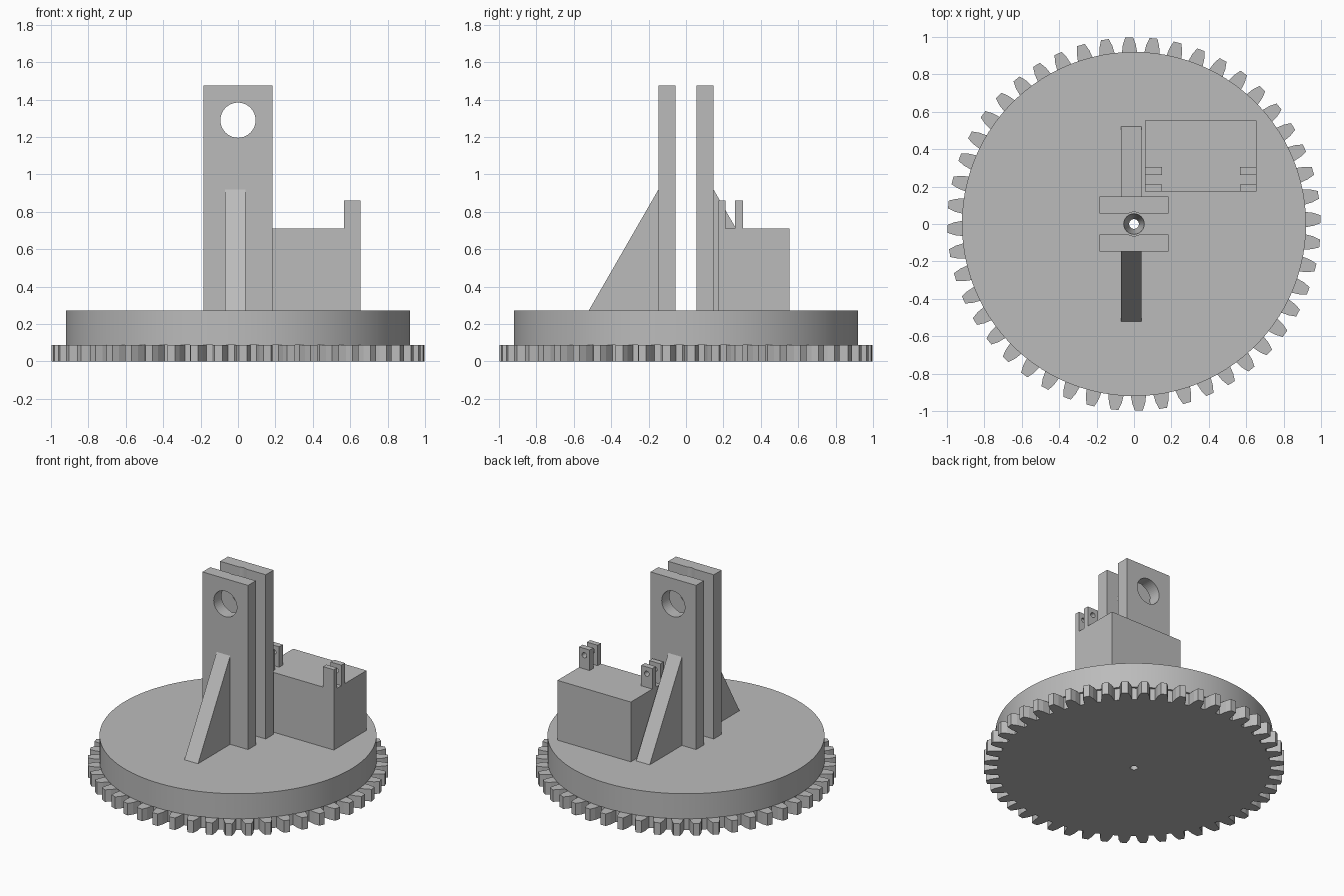
import bpy, bmesh, math

if "Cube" in bpy.data.objects:
    bpy.data.objects.remove(bpy.data.objects["Cube"])

GREY = bpy.data.materials.new("plain grey")
GREY.diffuse_color = (0.5, 0.5, 0.5, 1)
GREY.use_nodes = True
GREY.node_tree.nodes["Principled BSDF"].inputs["Base Color"].default_value = GREY.diffuse_color


def finish(name, bm):
    bmesh.ops.recalc_face_normals(bm, faces=bm.faces)
    mesh = bpy.data.meshes.new(name)
    bm.to_mesh(mesh)
    bm.free()
    mesh.materials.append(GREY)
    ob = bpy.data.objects.new(name, mesh)
    bpy.context.collection.objects.link(ob)
    return ob


def prism(name, points, offset):
    """Extrude a closed outline of 3D points along an offset."""
    bm = bmesh.new()
    face = bm.faces.new([bm.verts.new(p) for p in points])
    ext = bmesh.ops.extrude_face_region(bm, geom=[face])["geom"]
    verts = [v for v in ext if isinstance(v, bmesh.types.BMVert)]
    bmesh.ops.translate(bm, vec=offset, verts=verts)
    return finish(name, bm)


def box(name, x0, x1, y0, y1, z0, z1):
    return prism(name, [(x0, y0, z0), (x1, y0, z0), (x1, y1, z0), (x0, y1, z0)], (0, 0, z1 - z0))


def round_z(name, x, y, profile, sides):
    """Stack of rings around z; the profile lists (radius, height)."""
    bm = bmesh.new()
    rings = [[bm.verts.new((x + r * math.cos(2 * math.pi * i / sides),
                            y + r * math.sin(2 * math.pi * i / sides), z))
              for i in range(sides)] for r, z in profile]
    for a, b in zip(rings, rings[1:]):
        for i in range(sides):
            j = (i + 1) % sides
            bm.faces.new((a[i], a[j], b[j], b[i]))
    bm.faces.new(rings[0])
    bm.faces.new(rings[-1])
    return finish(name, bm)


def round_y(name, x, z, r, y0, y1, sides=32):
    pts = [(x + r * math.cos(2 * math.pi * i / sides), y0,
            z + r * math.sin(2 * math.pi * i / sides)) for i in range(sides)]
    return prism(name, pts, (0, y1 - y0, 0))


def cut(ob, cutter):
    cutter.hide_render = True
    cutter.hide_viewport = True
    mod = ob.modifiers.new("cut", 'BOOLEAN')
    mod.operation = 'DIFFERENCE'
    mod.solver = 'EXACT'
    mod.object = cutter


def smooth(ob, angle=20):
    bpy.ops.object.select_all(action='DESELECT')
    ob.select_set(True)
    bpy.context.view_layer.objects.active = ob
    bpy.ops.object.shade_smooth_by_angle(angle=math.radians(angle))


# Toothed ring at the bottom
TEETH, GEAR_TOP, DISC_TOP = 48, 0.088, 0.272
outline = []
for i in range(TEETH):
    mid = math.radians(1.5) + 2 * math.pi * i / TEETH
    for r, half in ((0.905, -0.047), (0.96, -0.036), (0.998, -0.021),
                    (0.998, 0.021), (0.96, 0.036), (0.905, 0.047)):
        outline.append((r * math.cos(mid + half), r * math.sin(mid + half), 0))
gear = prism("gear_ring", outline, (0, 0, GEAR_TOP))

# Turntable disc with a tapered bore through its centre
disc = round_z("turntable_disc", 0, 0, [(0.92, GEAR_TOP), (0.92, DISC_TOP)], 100)
bore = round_z("bore_cutter", 0, 0, [(0.026, -0.1), (0.026, GEAR_TOP), (0.055, DISC_TOP),
                                     (0.055, 0.4)], 32)
cut(gear, bore)
cut(disc, bore)
smooth(disc)

# Twin upright plates with a cross hole and a shallow vertical groove, each braced by a rib
axle = round_y("axle_cutter", 0, 1.29, 0.094, -0.5, 0.5, 48)
groove = round_z("groove_cutter", 0, 0, [(0.064, DISC_TOP - 0.001), (0.064, 1.6)], 32)
for side, s in (("front", -1), ("back", 1)):
    y0, y1 = sorted((0.057 * s, 0.147 * s))
    plate = box(side + "_plate", -0.185, 0.185, y0, y1, DISC_TOP, 1.475)
    cut(plate, axle)
    cut(plate, groove)
    prism(side + "_rib", [(-0.07, 0.147 * s, DISC_TOP), (-0.07, 0.52 * s, DISC_TOP),
                          (-0.07, 0.147 * s, 0.92)], (0.11, 0, 0))

# Block with two pairs of drilled lugs; the front lugs are drilled only part way
box("motor_block", 0.06, 0.655, 0.174, 0.553, DISC_TOP, 0.71)
for side, x0, x1 in (("left", 0.06, 0.15), ("right", 0.568, 0.655)):
    hole = round_y(side + "_pin_cutter", (x0 + x1) / 2, 0.81, 0.019, 0.195, 0.4, 20)
    for place, y0, y1 in (("front", 0.174, 0.212), ("back", 0.262, 0.304)):
        lug = box(f"{side}_{place}_lug", x0, x1, y0, y1, 0.71, 0.86)
        cut(lug, hole)
